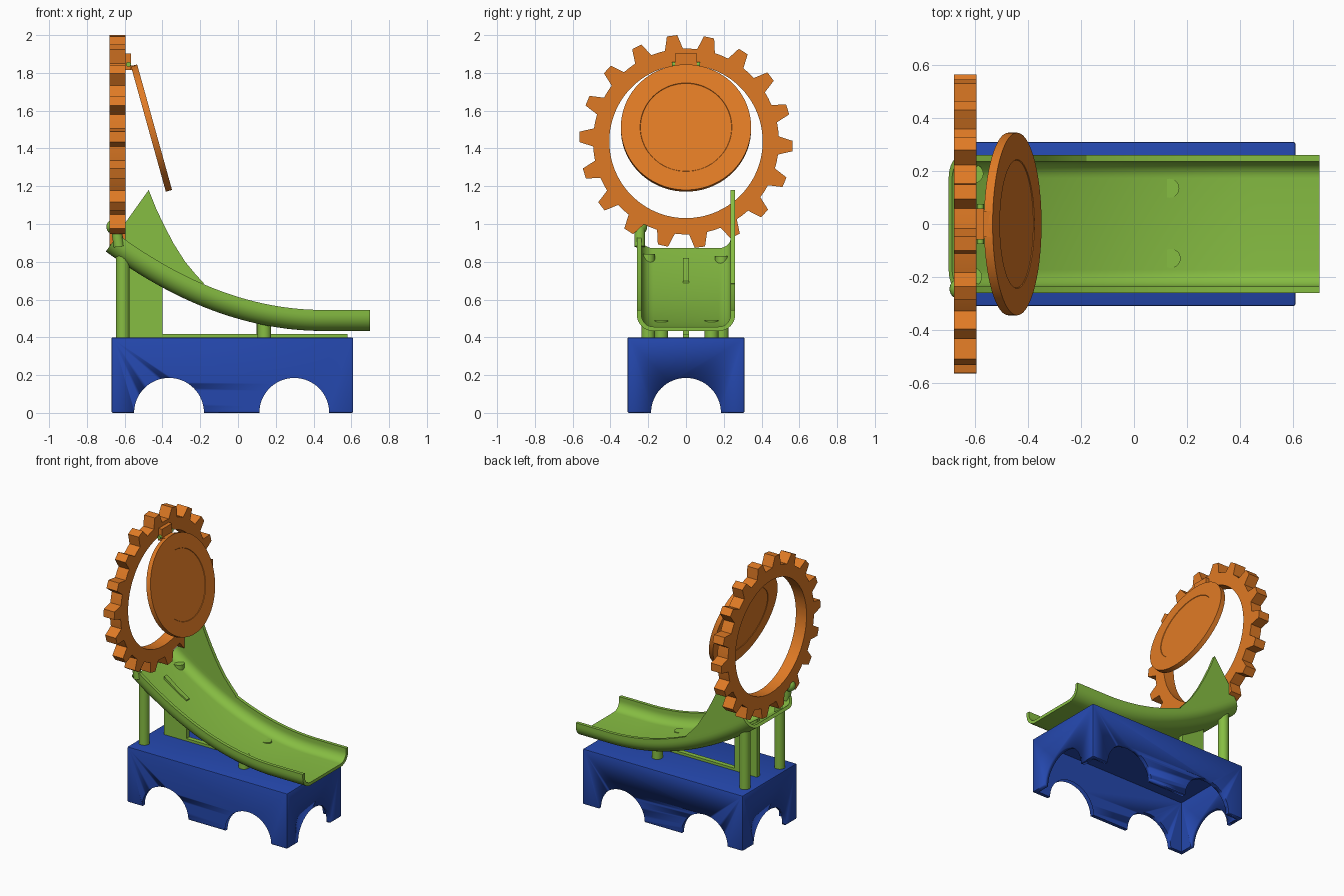
import bpy, bmesh, math
from mathutils import Vector, Matrix

if "Cube" in bpy.data.objects:
    bpy.data.objects.remove(bpy.data.objects["Cube"])


def material(name, color):
    m = bpy.data.materials.new(name)
    m.diffuse_color = (*color, 1)
    m.use_nodes = True
    m.node_tree.nodes["Principled BSDF"].inputs["Base Color"].default_value = m.diffuse_color
    return m


ORANGE = material("orange", (0.74, 0.195, 0.018))
BLUE = material("blue", (0.018, 0.064, 0.42))
GREEN = material("green", (0.24, 0.51, 0.055))


def finish(name, bm, mat, angle=30):
    bmesh.ops.recalc_face_normals(bm, faces=bm.faces)
    me = bpy.data.meshes.new(name)
    bm.to_mesh(me)
    bm.free()
    ob = bpy.data.objects.new(name, me)
    bpy.context.collection.objects.link(ob)
    me.materials.append(mat)
    bpy.ops.object.select_all(action='DESELECT')
    ob.select_set(True)
    bpy.context.view_layer.objects.active = ob
    bpy.ops.object.shade_smooth_by_angle(angle=math.radians(angle))
    return ob


def box(name, lo, hi, mat, bevel=0):
    lo, hi = Vector(lo), Vector(hi)
    bm = bmesh.new()
    bmesh.ops.create_cube(bm, size=1, matrix=Matrix.Translation((lo + hi) / 2) @ Matrix.Diagonal((*(hi - lo), 1)))
    if bevel:
        bmesh.ops.bevel(bm, geom=bm.edges[:], offset=bevel, segments=2, affect='EDGES', profile=0.5)
    return finish(name, bm, mat)


def rod(name, a, b, r, mat, seg=32):
    a, b = Vector(a), Vector(b)
    rot = (b - a).to_track_quat('Z', 'Y').to_matrix().to_4x4()
    bm = bmesh.new()
    bmesh.ops.create_cone(bm, cap_ends=True, segments=seg, radius1=r, radius2=r, depth=(b - a).length,
                          matrix=Matrix.Translation((a + b) / 2) @ rot)
    return finish(name, bm, mat)


def prism(name, pts, y0, y1, mat):
    bm = bmesh.new()
    face = bm.faces.new([bm.verts.new((x, y0, z)) for x, z in pts])
    ext = bmesh.ops.extrude_face_region(bm, geom=[face])
    bmesh.ops.translate(bm, vec=(0, y1 - y0, 0), verts=[v for v in ext["geom"] if isinstance(v, bmesh.types.BMVert)])
    return finish(name, bm, mat)


def ring_loft(name, rings, mat, closed=False):
    """Skin a list of closed point rings."""
    bm = bmesh.new()
    rows = [[bm.verts.new(p) for p in ring] for ring in rings]
    pairs = list(zip(rows, rows[1:])) + ([(rows[-1], rows[0])] if closed else [])
    for a, b in pairs:
        for i in range(len(a)):
            j = (i + 1) % len(a)
            bm.faces.new((a[i], a[j], b[j], b[i]))
    if not closed:
        bm.faces.new(rows[0])
        bm.faces.new(rows[-1])
    return finish(name, bm, mat)


# Hollow base block with arches cut through all four walls
base = box("base_block", (-0.67, -0.31, 0), (0.61, 0.31, 0.40), BLUE, 0.008)
cutters = [box("hollow_cutter", (-0.64, -0.28, -0.1), (0.58, 0.28, 0.37), BLUE),
           rod("end_arch_cutter", (-1, 0, 0), (1, 0, 0), 0.185, BLUE, 64)]
for cx in (-0.365, 0.298):
    cutters.append(rod("side_arch_cutter", (cx, -1, 0), (cx, 1, 0), 0.185, BLUE, 64))
bpy.context.view_layer.objects.active = base
for c in cutters:
    mod = base.modifiers.new("cut", 'BOOLEAN')
    mod.operation, mod.solver, mod.object = 'DIFFERENCE', 'EXACT', c
    bpy.ops.object.modifier_apply(modifier=mod.name)
    bpy.data.objects.remove(c, do_unlink=True)


# Chute: U section swept along a parabola that levels out
def chute(x):
    d = min(x - 0.45, 0)
    n = Vector((-2 * 0.318 * d, 0, 1)).normalized()
    return Vector((x, 0, 0.434 + 0.318 * d * d)), n


def half_section(w, bottom, r, top):
    arc = [(w - r + r * math.sin(t), bottom + r - r * math.cos(t))
           for t in [math.pi / 2 * k / 8 for k in range(9)]]
    right = arc + [(w, top)]
    return [(-y, h) for y, h in reversed(right)] + right


section = half_section(0.26, 0, 0.085, 0.111) + half_section(0.236, 0.022, 0.063, 0.111)[::-1]
rings = []
for i in range(49):
    p, n = chute(-0.70 + 1.40 * i / 48)
    rings.append([p + n * h + Vector((0, y, 0)) for y, h in section])
ring_loft("chute", rings, GREEN)

# Tall side guard on the back wall of the chute
lower = []
for i in range(9):
    p, n = chute(-0.24 - 0.45 * i / 8)
    q = p + n * 0.10
    lower.append((q.x, q.z))
guard = lower + [(-0.63, 0.96), (-0.473, 1.18), (-0.435, 1.085), (-0.39, 0.99), (-0.34, 0.895),
                 (-0.28, 0.80), (-0.23, 0.74), (-0.18, 0.685)]
prism("side_guard", guard, 0.236, 0.26, GREEN)

# Supports under the chute
prism("centre_rib", [(-0.58, 0.395), (0.58, 0.395), (0.58, 0.418), (-0.40, 0.418),
                     (-0.40, 0.697), (-0.49, 0.754), (-0.58, 0.82)], -0.017, 0.017, GREEN)
for name, x, y, top in (("rear_post_front", -0.61, -0.20, 0.84), ("rear_post_back", -0.605, 0.19, 0.83),
                        ("fore_post_front", 0.14, -0.13, 0.49), ("fore_post_back", 0.135, 0.135, 0.49)):
    rod(name, (x, y, 0.395), (x, y, top), 0.036, GREEN)

# Rounded clamp holding the gear to the chute
rod("clamp_arm", (-0.63, -0.245, 0.88), (-0.645, -0.245, 0.98), 0.028, GREEN)
bm = bmesh.new()
bmesh.ops.create_uvsphere(bm, u_segments=24, v_segments=12, radius=0.04,
                          matrix=Matrix.Translation((-0.657, -0.245, 0.985)))
finish("clamp_knob", bm, GREEN)

# Gear ring with 18 teeth
X0, X1, CZ = -0.68, -0.595, 1.437
rings = []
for k in range(18):
    for da, r in ((-5.6, 0.492), (-2.8, 0.565), (2.8, 0.565), (5.6, 0.492), (10, 0.492)):
        a = math.radians(12.5 + 20 * k + da)
        s, c = math.sin(a), math.cos(a)
        rings.append([(x, q * s, CZ + q * c) for x, q in ((X0, r), (X1, r), (X1, 0.406), (X0, 0.406))])
ring_loft("gear_ring", rings, ORANGE, closed=True)

# Tilted swinging disc with a shallow dish on each side
tilt = math.atan2(0.185, 0.665)
bm = bmesh.new()
bmesh.ops.create_cone(bm, cap_ends=True, segments=72, radius1=0.345, radius2=0.345, depth=0.034)
for cap in [f for f in bm.faces if len(f.verts) > 4]:
    bmesh.ops.inset_region(bm, faces=[cap], thickness=0.102)
    bmesh.ops.inset_region(bm, faces=[cap], thickness=0.002, depth=-0.003)
bm.transform(Matrix.Translation((-0.458, 0, 1.508)) @ Matrix.Rotation(math.pi / 2 - tilt, 4, 'Y'))
finish("swinging_disc", bm, ORANGE)

# Hinge between gear and disc
box("hinge_bracket", (-0.60, -0.058, 1.815), (-0.567, 0.058, 1.902), ORANGE)
box("hinge_tab", (-0.575, -0.05, 1.815), (-0.54, 0.05, 1.84), ORANGE)
rod("hinge_pin", (-0.58, -0.075, 1.845), (-0.58, 0.075, 1.845), 0.013, GREEN, 16)
